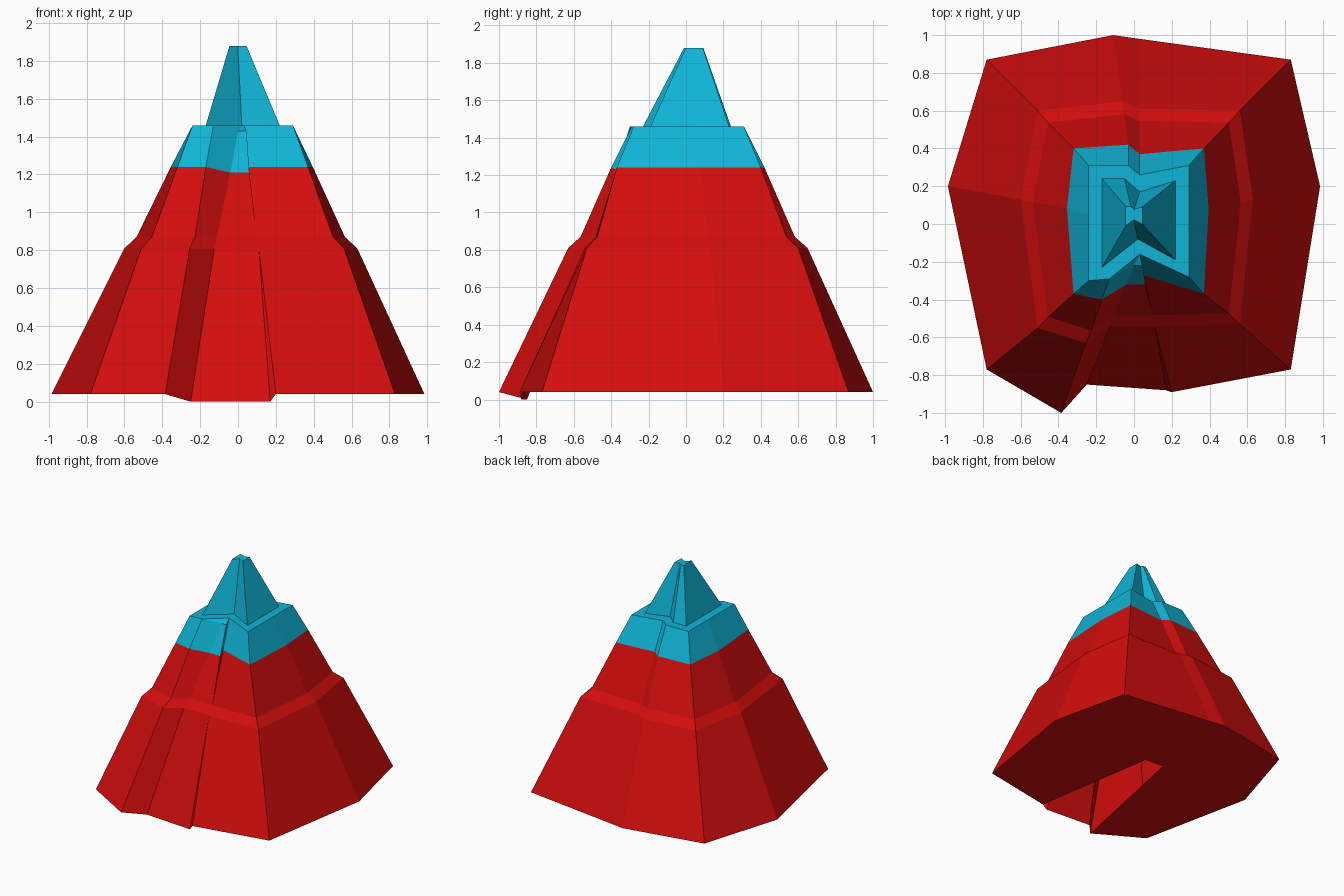
import bpy
import bmesh
from mathutils import Vector

cube = bpy.data.objects.get("Cube")
if cube:
    bpy.data.objects.remove(cube, do_unlink=True)


def make_material(name, colour):
    mat = bpy.data.materials.new(name)
    mat.use_nodes = True
    mat.diffuse_color = colour
    mat.node_tree.nodes["Principled BSDF"].inputs["Base Color"].default_value = colour
    return mat


red = make_material("rock red", (.65, .004, .004, 1))
blue = make_material("summit blue", (.005, .46, .68, 1))


def ring(outline, z, gully_z=None):
    """Horizontal outline; the two gully floor points may sit lower."""
    points = [Vector((x, y, z)) for x, y in outline]
    if gully_z is not None:
        points[GULLY].z = points[GULLY + 1].z = gully_z
    return points


def loft(name, rings, mat, cap_top=False, floor=None):
    """Join successive rings with faces, then close the ends on request."""
    bm = bmesh.new()
    rows = [[bm.verts.new(p) for p in points] for points in rings]
    count = len(rows[0])
    for low, high in zip(rows, rows[1:]):
        for i in range(count):
            j = (i + 1) % count
            bm.faces.new((low[i], low[j], high[j], high[i]))
    if cap_top:
        bm.faces.new(rows[-1])
    if floor:
        bm.faces.new([bm.verts.new(p) for p in floor])
    bmesh.ops.remove_doubles(bm, verts=bm.verts, dist=.0005)
    mesh = bpy.data.meshes.new(name)
    bm.to_mesh(mesh)
    bm.free()
    mesh.materials.append(mat)
    obj = bpy.data.objects.new(name, mesh)
    bpy.context.collection.objects.link(obj)
    return obj


# Outline order: front corner, ridge, gully floor (two points), gully wall,
# front corner, side, back corner, back step (two points), back corner, side
RIDGE, GULLY, WALL = 1, 2, 4
foot = [(-.78, -.77), (-.385, -1), (-.25, -.85), (.17, -.88), (.2, -.89),
        (.83, -.77), (.985, .2), (.83, .87), (.03, .98), (-.11, 1),
        (-.78, .87), (-.985, .2)]
shoulder = [(-.51, -.55), (-.255, -.63), (-.125, -.54), (.11, -.54), (.11, -.54),
            (.56, -.53), (.63, .13), (.56, .6), (.03, .61), (-.06, .65),
            (-.51, .6), (-.6, .13)]
colour_line = [(-.32, -.37), (-.17, -.4), (-.04, -.32), (.06, -.32), (.05, -.27),
               (.37, -.37), (.395, .08), (.37, .4), (.03, .37), (-.03, .42),
               (-.32, .4), (-.355, .08)]
rim = [(-.24, -.3), (-.13, -.29), (0, -.22), (.045, -.22), (.03, -.16),
       (.29, -.28), (.29, .05), (.29, .31), (.03, .26), (-.03, .31),
       (-.24, .31), (-.24, .05)]
peak = [(-.17, -.23), (.02, -.08), (.22, -.19), (.22, .23),
        (.03, .17), (-.05, .24), (-.17, .24)]

# Red slopes with a stepped band and an open wedge in the floor
foot_ring = ring(foot, .04, 0)
step = [(.01 + (x - .01) * .895, y * .895) for x, y in shoulder]
line_ring = ring(colour_line, 1.24, 1.21)
wedge = ring([(.03, .18), (-.14, .19)], .04)
floor = [foot_ring[0]] + foot_ring[:WALL - 1:-1] + wedge + [foot_ring[RIDGE]]
loft("mountain_slopes",
     [foot_ring, ring(shoulder, .81), ring(step, .87), line_ring],
     red, floor=floor)

# Blue shoulder: upper slope, gully lip and flat ledge around the peak
LEDGE = 1.46
ledge = rim[:GULLY] + [rim[WALL]] * 2 + rim[WALL:]
spread = [0, 0, 1, 1, 1, 2, 2, 3, 4, 5, 6, 6]
inner = [peak[i] for i in spread]
loft("summit_shoulder",
     [line_ring, ring(rim, LEDGE, 1.43), ring(ledge, LEDGE), ring(inner, LEDGE)],
     blue)

# Blue peak, tapering to a small notched top
tip = [((x - .025) * .23, y * .22 + .04) for x, y in peak]
loft("summit_peak", [ring(peak, LEDGE), ring(tip, 1.88)], blue, cap_top=True)
